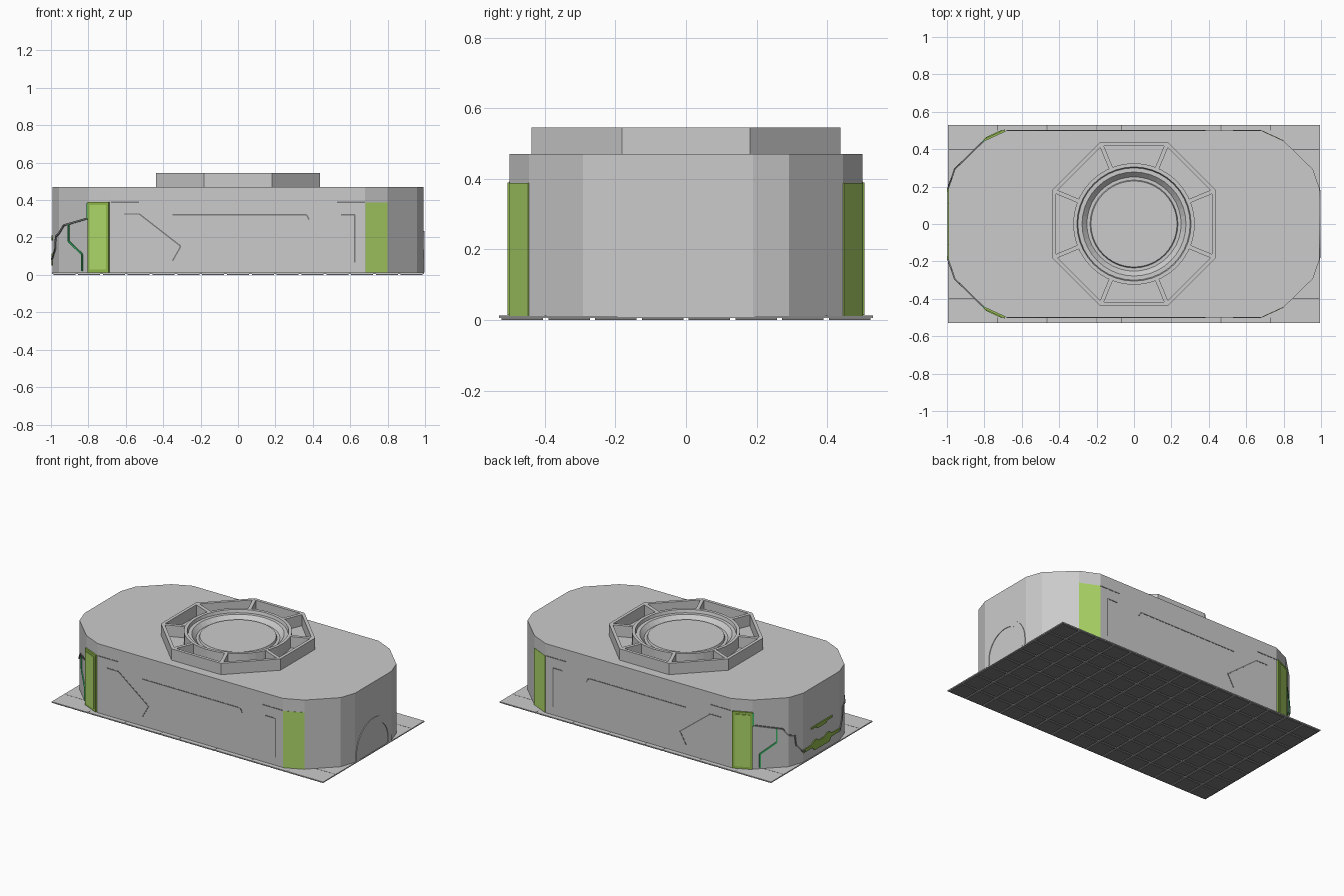
import bpy, bmesh
from math import cos, sin, pi
from mathutils import Vector, Matrix

if "Cube" in bpy.data.objects:
    bpy.data.objects.remove(bpy.data.objects["Cube"])


def material(name, rgb):
    m = bpy.data.materials.new(name)
    m.diffuse_color = (*rgb, 1)
    m.use_nodes = True
    m.node_tree.nodes["Principled BSDF"].inputs["Base Color"].default_value = m.diffuse_color
    return m


GREEN = material("panel_green", (0.42, 0.68, 0.14))
DARK_GREEN = material("frame_green", (0.28, 0.48, 0.07))
LINE_GREEN = material("line_green", (0.05, 0.5, 0.15))
DARK = material("seam_dark", (0.2, 0.2, 0.2))


def finish(name, bm, mat=None):
    bmesh.ops.recalc_face_normals(bm, faces=bm.faces)
    me = bpy.data.meshes.new(name)
    bm.to_mesh(me)
    bm.free()
    ob = bpy.data.objects.new(name, me)
    bpy.context.collection.objects.link(ob)
    if mat:
        me.materials.append(mat)
    return ob


def add_box(bm, center, size, rot=Matrix.Identity(4)):
    m = Matrix.Translation(center) @ rot @ Matrix.Diagonal((*size, 1))
    bmesh.ops.create_cube(bm, size=1, matrix=m)


def add_strip(bm, p, q, width, depth, normal):
    """Flat bar from p to q, lying on a wall with the given outward normal."""
    p, q, n = Vector(p), Vector(q), Vector(normal).normalized()
    d = (q - p).normalized()
    rot = Matrix((d, n, d.cross(n))).transposed().to_4x4()
    add_box(bm, (p + q) / 2, ((q - p).length, depth * 2, width), rot)


def prism(name, pts, axis, lo, hi, mat=None):
    """Extrude a 2D outline: along z from (x, y), or along x from (y, z)."""
    bm = bmesh.new()
    f = bm.faces.new([bm.verts.new((a, b, lo) if axis == "z" else (lo, a, b)) for a, b in pts])
    ext = bmesh.ops.extrude_face_region(bm, geom=[f])["geom"]
    off = Vector((0, 0, hi - lo)) if axis == "z" else Vector((hi - lo, 0, 0))
    bmesh.ops.translate(bm, vec=off, verts=[v for v in ext if isinstance(v, bmesh.types.BMVert)])
    return finish(name, bm, mat)


def lathe(name, profile, n, phase=0.0, closed=False):
    bm = bmesh.new()
    rings = []
    for r, z in profile:
        rings.append([bm.verts.new((r * cos(phase + 2 * pi * i / n), r * sin(phase + 2 * pi * i / n), z))
                      for i in range(n)])
    for a, b in list(zip(rings, rings[1:])) + ([(rings[-1], rings[0])] if closed else []):
        for i in range(n):
            j = (i + 1) % n
            bm.faces.new((a[i], a[j], b[j], b[i]))
    if not closed:
        bm.faces.new(rings[-1])
    return finish(name, bm)


# Base plate: slab with seams around a tiled underside
bm = bmesh.new()
add_box(bm, (0, 0, 0.0085), (1.99, 1.06, 0.007))
finish("base_plate", bm)
bm = bmesh.new()
TILE = 1.99 / 15
for i in range(15):
    for j in range(8):
        add_box(bm, ((i - 7) * TILE, (j - 3.5) * 0.1325, 0.003), (TILE - 0.015, 0.1175, 0.006))
finish("underside_tiles", bm, DARK)
bm = bmesh.new()
for s in (-1, 1):
    for k in (-5.5, -3.5, -1.5, -0.5, 1.5, 3.5, 5.5):
        add_box(bm, (k * TILE, s * 0.515, 0.012), (0.005, 0.03, 0.001))
    for x in (-0.92, 0.92):
        add_box(bm, (x, s * 0.398, 0.012), (0.14, 0.005, 0.001))
finish("plate_seams", bm, DARK)

# Main body: faceted long block
corner = [(0.68, 0.5), (0.8, 0.445), (0.957, 0.292), (0.992, 0.19)]
outline = [(x, -y) for x, y in corner] + [(x, y) for x, y in reversed(corner)]
outline += [(-x, y) for x, y in corner] + [(-x, -y) for x, y in reversed(corner)]
prism("main_body", outline, "z", 0.012, 0.47)

# Roof hatch: octagonal wall, spokes and stepped round centre
lathe("hatch_outer_wall", [(0.474, 0.47), (0.474, 0.545), (0.452, 0.545), (0.452, 0.47)], 8, pi / 8, True)
bm = bmesh.new()
for i in range(8):
    a = pi / 8 + i * pi / 4
    add_box(bm, (0.39 * cos(a), 0.39 * sin(a), 0.5075), (0.145, 0.022, 0.074), Matrix.Rotation(a, 4, "Z"))
finish("hatch_spokes", bm)
lathe("hatch_centre", [(0.325, 0.47), (0.325, 0.545), (0.305, 0.545), (0.3, 0.525), (0.278, 0.525),
                       (0.252, 0.498), (0.235, 0.498), (0.23, 0.512)], 40)

# Arched doorway trim on the right end
arc = [pi * i / 20 for i in range(21)]
arch = [(0.182, 0.012)] + [(0.182 * cos(t), 0.053 + 0.182 * sin(t)) for t in arc] + [(-0.182, 0.012)]
arch += [(-0.145, 0.012)] + [(-0.15 * cos(t), 0.05 + 0.15 * sin(t)) for t in arc] + [(0.145, 0.012)]
prism("door_arch", arch, "x", 0.985, 0.996)

# Coloured corner panels: flush on the right, raised and framed on the left
for s, side in ((-1, "front"), (1, "back")):
    n = Vector((0.055, s * 0.12, 0)).normalized()
    bm = bmesh.new()
    add_strip(bm, (0.74, s * 0.4725, 0.012), (0.74, s * 0.4725, 0.388), 0.131, 0.002, n)
    finish(side + "_right_corner_panel", bm, GREEN)
    n.x = -n.x
    mid = Vector((-0.744, s * 0.4707, 0))
    for name, z0, z1, w, d, mat in (("frame", 0.014, 0.39, 0.124, 0.010, DARK_GREEN),
                                    ("panel", 0.03, 0.374, 0.095, 0.014, GREEN)):
        bm = bmesh.new()
        add_strip(bm, mid + Vector((0, 0, z0)), mid + Vector((0, 0, z1)), w, d, n)
        finish(side + "_left_corner_" + name, bm, mat)

# Panel lines along both long walls
wall_lines = [
    [(-0.68, 0.389), (-0.53, 0.389)], [(0.68, 0.389), (0.53, 0.389)],
    [(-0.61, 0.325), (-0.527, 0.325), (-0.306, 0.153), (-0.35, 0.075)],
    [(-0.35, 0.322), (0.366, 0.322), (0.38, 0.295)],
    [(0.55, 0.322), (0.625, 0.322), (0.625, 0.065)],
]
bm = bmesh.new()
for s in (-1, 1):
    for line in wall_lines:
        for (x0, z0), (x1, z1) in zip(line, line[1:]):
            add_strip(bm, (x0, s * 0.5, z0), (x1, s * 0.5, z1), 0.007, 0.0015, (0, s, 0))
finish("wall_panel_lines", bm, DARK)


# Stepped lines wrapping the left corners
def wall_y(x):
    for (x0, y0), (x1, y1) in zip(corner, corner[1:]):
        if x0 <= -x <= x1:
            return y0 + (y1 - y0) * (-x - x0) / (x1 - x0)
    return 0.19


for name, mat, pts in (
        ("corner_trim", DARK, [(-0.803, 0.302), (-0.93, 0.265), (-0.957, 0.22), (-0.972, 0.205),
                               (-0.975, 0.14), (-0.991, 0.085)]),
        ("corner_glow_line", LINE_GREEN, [(-0.803, 0.385), (-0.803, 0.302), (-0.905, 0.272),
                                          (-0.905, 0.18), (-0.832, 0.11), (-0.832, 0.02)])):
    bm = bmesh.new()
    for s in (-1, 1):
        for (x0, z0), (x1, z1) in zip(pts, pts[1:]):
            n = (-0.7, s * 0.7, 0) if (x0 + x1) / 2 > -0.957 else (-0.95, s * 0.33, 0)
            add_strip(bm, (x0, s * wall_y(x0), z0), (x1, s * wall_y(x1), z1), 0.009, 0.006, n)
    finish(name, bm, mat)

# Stepped bars on the left end
half = [(0.19, 0.095), (0.11, 0.095), (0.08, 0.115), (0.05, 0.115), (0.03, 0.1)]
low = [(0.19, 0.075), (0.1, 0.075), (0.075, 0.05)]
bar = half + [(-y, z) for y, z in reversed(half)]
bar += [(-y, z) for y, z in low] + [(y, z) for y, z in reversed(low)]
prism("end_lower_bar", bar, "x", -0.998, -0.985, DARK_GREEN)
prism("end_upper_bar", [(0.11, 0.21), (-0.11, 0.21), (-0.11, 0.198), (-0.06, 0.198), (-0.045, 0.185),
                        (0.045, 0.185), (0.06, 0.198), (0.11, 0.198)], "x", -0.998, -0.985, DARK_GREEN)
bm = bmesh.new()
for s in (-1, 1):
    add_strip(bm, (-0.992, s * 0.19, 0.085), (-0.992, s * 0.17, 0.085), 0.012, 0.007, (-1, 0, 0))
finish("end_bar_links", bm, DARK)
